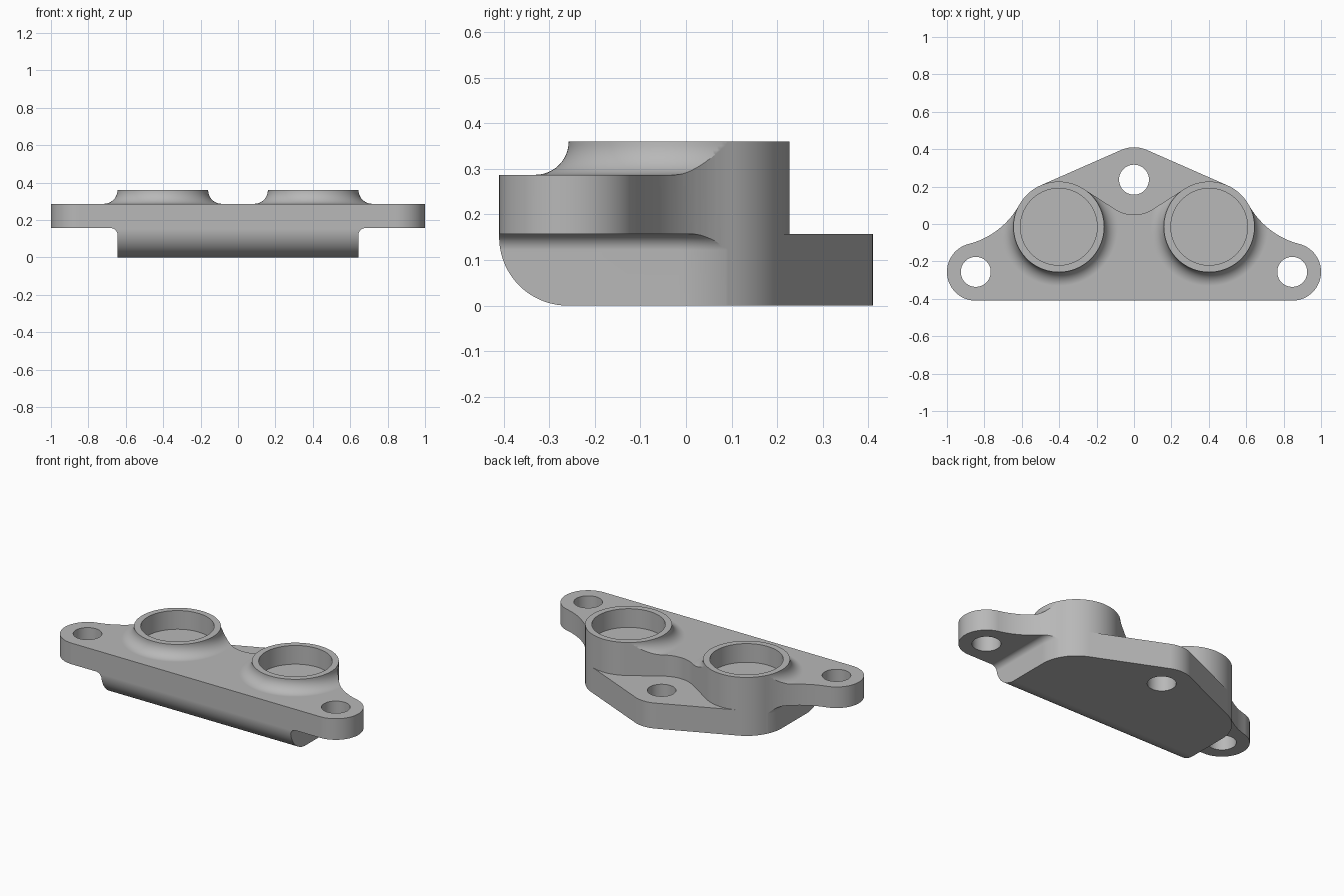
import bpy, bmesh, math
from math import cos, sin, pi, radians, atan2, acos, hypot, sqrt

old = bpy.data.objects.get("Cube")
if old:
    bpy.data.objects.remove(old, do_unlink=True)

# Main dimensions
PLATE_Z0, PLATE_Z1, TOP = 0.157, 0.287, 0.36
FRONT = -0.41
EAR, EAR_R = (0.846, -0.256), 0.154
BOSS, BOSS_R = (0.402, -0.015), 0.242
TAB, TAB_R, RECESS_R = (0.0, 0.237), 0.173, 0.187
BLEND_R = 0.43
BOLT_R, SOCKET_R, SOCKET_Z = 0.08, 0.205, 0.245
STEP = 2 * pi / 144


def arc(c, r, a0, a1):
    """Arc points on a shared angular grid, including both ends."""
    s = 1 if a1 > a0 else -1
    angles = [a0]
    k = math.floor(a0 / STEP * s + 1.001)
    while k * STEP < a1 * s - STEP * 0.05:
        angles.append(k * STEP * s)
        k += 1
    return [(c[0] + r * cos(a), c[1] + r * sin(a)) for a in angles + [a1]]


def mirrored(half):
    return half + [(-x, y) for x, y in reversed(half) if x > 1e-6]


def loft(name, sections):
    """Solid through equal-length loops given as (outline, z)."""
    bm = bmesh.new()
    loops = [[bm.verts.new((x, y, z)) for x, y in pts] for pts, z in sections]
    n = len(loops[0])
    bm.faces.new(loops[0][::-1])
    bm.faces.new(loops[-1])
    for a, b in zip(loops, loops[1:]):
        for i in range(n):
            j = (i + 1) % n
            bm.faces.new((a[i], a[j], b[j], b[i]))
    bmesh.ops.recalc_face_normals(bm, faces=bm.faces)
    me = bpy.data.meshes.new(name)
    bm.to_mesh(me)
    bm.free()
    ob = bpy.data.objects.new(name, me)
    bpy.context.collection.objects.link(ob)
    return ob


def circle(c, r):
    return arc(c, r, 0, 2 * pi)[:-1]


def cylinder(name, c, r, z0, z1):
    return loft(name, [(circle(c, r), z0), (circle(c, r), z1)])


def combine(target, tool, op):
    mod = target.modifiers.new("combine", "BOOLEAN")
    mod.operation, mod.object, mod.solver = op, tool, "MANIFOLD"
    bpy.ops.object.select_all(action="DESELECT")
    bpy.context.view_layer.objects.active = target
    target.select_set(True)
    bpy.ops.object.modifier_apply(modifier=mod.name)
    bpy.data.objects.remove(tool, do_unlink=True)


# Plan outline of the flange: ear, concave blend, boss, rear recess
dx, dy = BOSS[0] - EAR[0], BOSS[1] - EAR[1]
d = hypot(dx, dy)
r1, r2 = EAR_R + BLEND_R, BOSS_R + BLEND_R
ear_a = atan2(dy, dx) - acos((r1 * r1 + d * d - r2 * r2) / (2 * r1 * d))
blend = (EAR[0] + r1 * cos(ear_a), EAR[1] + r1 * sin(ear_a))
boss_a = atan2(blend[1] - BOSS[1], blend[0] - BOSS[0])
span = hypot(TAB[0] - BOSS[0], TAB[1] - BOSS[1])
to_tab = atan2(TAB[1] - BOSS[1], TAB[0] - BOSS[0])
inner_a = to_tab - acos((BOSS_R + RECESS_R) / span)
outline = mirrored(
    arc(EAR, EAR_R, -pi / 2, ear_a)
    + arc(blend, BLEND_R, ear_a + pi, boss_a + pi)[1:-1]
    + arc(BOSS, BOSS_R, boss_a, inner_a)
    + arc(TAB, RECESS_R, inner_a + pi, 1.5 * pi))

# Flange slab, trimmed to the outline later
slab = [(1.1, -0.5), (1.1, 0.5), (-1.1, 0.5), (-1.1, -0.5)]
body = loft("flange_body", [(slab, PLATE_Z0), (slab, PLATE_Z1)])


# Lower block, flaring into the slab with a small fillet
def block_outline(grow):
    r = BOSS_R + 0.0005 + grow
    return mirrored([(BOSS[0] + r, FRONT - 0.05)] + arc(BOSS, r, 0, pi / 2))


f = 0.035
sections = [(block_outline(0), 0)]
for i in range(9):
    a = i / 8 * pi / 2
    sections.append((block_outline(f * (1 - cos(a))), PLATE_Z0 - f + f * sin(a)))
sections.append((block_outline(f), PLATE_Z0 + 0.04))
combine(body, loft("lower_block", sections), "UNION")

# Bosses with a wide concave fillet at the foot
f = TOP - PLATE_Z1
for side in (1, -1):
    c = (side * BOSS[0], BOSS[1])
    r = BOSS_R + 0.0005
    sections = [(circle(c, r + f), PLATE_Z1 - 0.05)]
    for i in range(13):
        a = i / 12 * pi / 2
        sections.append((circle(c, r + f * (1 - sin(a))), TOP - f * cos(a)))
    combine(body, loft("boss", sections), "UNION")

combine(body, loft("outline_trim", [(outline, -0.1), (outline, 0.5)]), "INTERSECT")

# Rear mounting tab, tangent to both bosses
tab_a = to_tab - acos((BOSS_R - TAB_R) / span)
tab = mirrored([BOSS,
                (BOSS[0] + BOSS_R * cos(tab_a), BOSS[1] + BOSS_R * sin(tab_a))]
               + arc(TAB, TAB_R, tab_a, pi / 2))
combine(body, loft("rear_tab", [(tab, 0), (tab, PLATE_Z0)]), "UNION")

# Rounded lower front edge
R = 0.15
profile = arc((FRONT + R, R), R, pi, 1.5 * pi)
profile += [(FRONT + R, -0.1), (FRONT - 0.1, -0.1), (FRONT - 0.1, R)]
cutter = loft("front_round", [(profile, -1.2), (profile, 1.2)])
for v in cutter.data.vertices:
    y, z, x = v.co
    v.co = (x, y, z)
combine(body, cutter, "DIFFERENCE")

# Bolt holes and blind sockets
for c in (EAR, (-EAR[0], EAR[1]), TAB):
    combine(body, cylinder("bolt_hole", c, BOLT_R, -0.1, 0.5), "DIFFERENCE")
for side in (1, -1):
    c = (side * BOSS[0], BOSS[1])
    combine(body, cylinder("socket", c, SOCKET_R, SOCKET_Z, 0.5), "DIFFERENCE")

# Material and shading
grey = bpy.data.materials.new("plain_grey")
grey.use_nodes = True
colour = (0.48, 0.48, 0.48, 1)
grey.diffuse_color = colour
grey.node_tree.nodes["Principled BSDF"].inputs["Base Color"].default_value = colour
body.data.materials.clear()
body.data.materials.append(grey)
for p in body.data.polygons:
    p.material_index = 0
bpy.ops.object.select_all(action="DESELECT")
body.select_set(True)
bpy.context.view_layer.objects.active = body
bpy.ops.object.shade_smooth_by_angle(angle=radians(25))
weighted = body.modifiers.new("weighted_normals", "WEIGHTED_NORMAL")
weighted.keep_sharp = True
